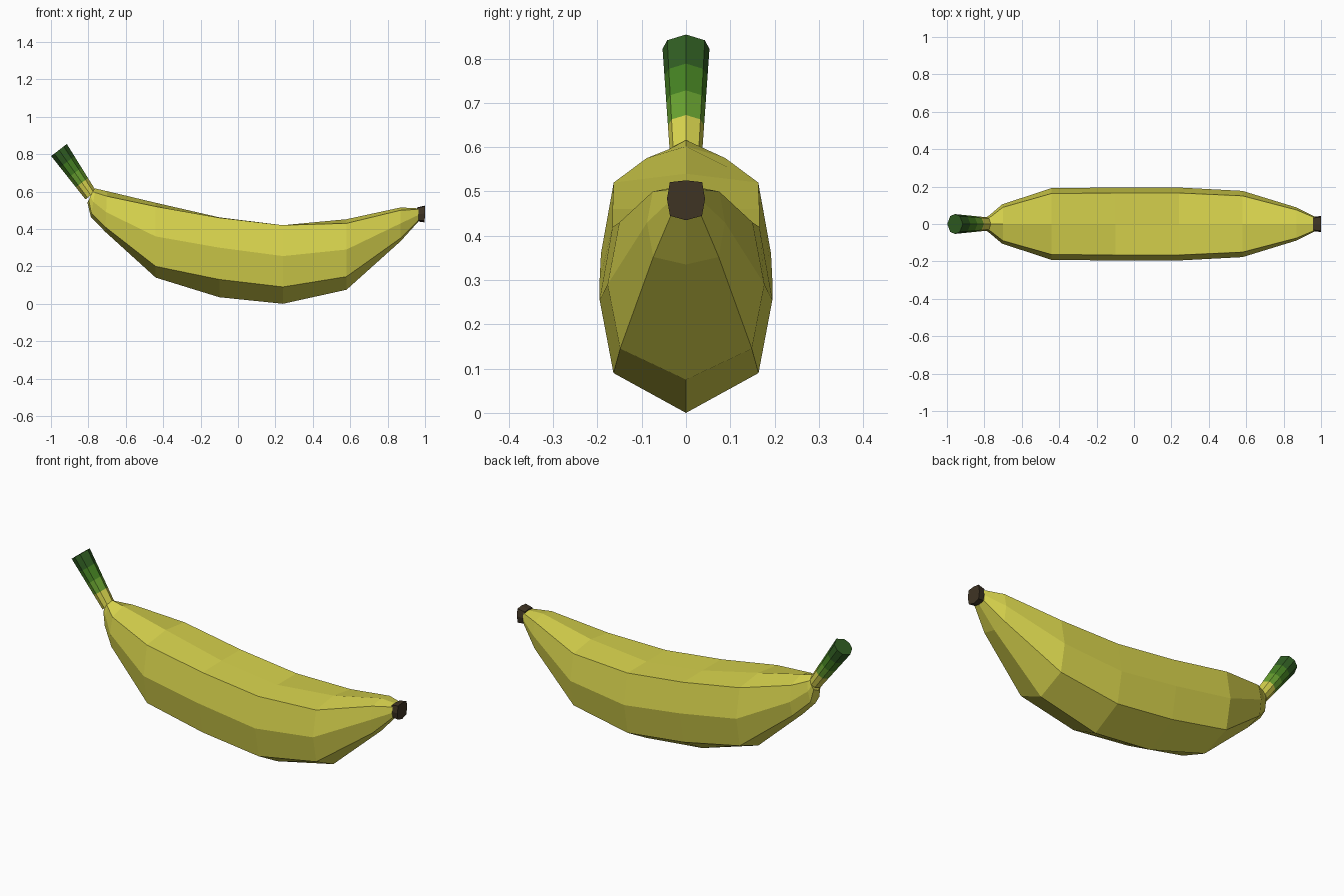
import bpy, bmesh
from mathutils import Vector

if "Cube" in bpy.data.objects:
    bpy.data.objects.remove(bpy.data.objects["Cube"])


def material(name, rgb):
    m = bpy.data.materials.new(name)
    m.diffuse_color = (*rgb, 1)
    m.use_nodes = True
    m.node_tree.nodes["Principled BSDF"].inputs["Base Color"].default_value = m.diffuse_color
    return m


def loft(name, rings, mats, bands=None):
    """Skin a list of 8-point rings and cap both ends; bands = material index per segment."""
    bm = bmesh.new()
    vs = [[bm.verts.new(p) for p in r] for r in rings]
    n = len(vs[0])
    for s, (a, b) in enumerate(zip(vs, vs[1:])):
        for i in range(n):
            j = (i + 1) % n
            f = bm.faces.new((a[i], a[j], b[j], b[i]))
            f.material_index = bands[s] if bands else 0
    for end, s in ((vs[0], 0), (vs[-1], -1)):
        f = bm.faces.new(end)
        f.material_index = bands[s] if bands else 0
    bmesh.ops.recalc_face_normals(bm, faces=bm.faces)
    me = bpy.data.meshes.new(name)
    bm.to_mesh(me)
    bm.free()
    for m in mats:
        me.materials.append(m)
    ob = bpy.data.objects.new(name, me)
    bpy.context.collection.objects.link(ob)
    return ob


def section(x_bot, x_top, w, ridge, upper, side, low, bot):
    """Mirrored cross-section: ridge, shoulder, side, lower corner, keel."""
    half = [(0, ridge), (0.85 * w, upper), (w, side), (0.84 * w, low), (0, bot)]
    pts = half + [(-y, z) for y, z in half[3:0:-1]]
    return [(x_bot + (x_top - x_bot) * (z - bot) / (ridge - bot), y, z) for y, z in pts]


def tilted(c, axis, r):
    """Ring around a point in the xz plane with its top pointing along axis."""
    h = [(0, 1), (0.8, 0.6), (1, 0), (0.8, -0.6), (0, -1)]
    h += [(-y, u) for y, u in h[3:0:-1]]
    return [Vector((c[0], y * r, c[1])) + axis * (u * r) for y, u in h]


yellow = material("peel_yellow", (0.69, 0.66, 0.075))
light = material("stem_light_green", (0.14, 0.36, 0.03))
mid = material("stem_green", (0.06, 0.22, 0.016))
dark = material("stem_dark_green", (0.03, 0.11, 0.016))
brown = material("tip_brown", (0.05, 0.035, 0.018))

# Curved fruit body
loft("banana_body", [
    section(-0.805, -0.772, 0.036, 0.612, 0.60, 0.575, 0.555, 0.54),
    section(-0.787, -0.762, 0.046, 0.616, 0.595, 0.545, 0.485, 0.465),
    section(-0.71, -0.70, 0.105, 0.602, 0.575, 0.49, 0.41, 0.385),
    section(-0.44, -0.44, 0.192, 0.54, 0.52, 0.36, 0.20, 0.14),
    section(-0.10, -0.10, 0.195, 0.462, 0.46, 0.30, 0.13, 0.035),
    section(0.24, 0.24, 0.195, 0.42, 0.42, 0.255, 0.09, 0.0),
    section(0.58, 0.58, 0.177, 0.452, 0.43, 0.29, 0.145, 0.075),
    section(0.87, 0.87, 0.088, 0.515, 0.50, 0.43, 0.352, 0.335),
    section(0.965, 0.965, 0.04, 0.51, 0.505, 0.475, 0.447, 0.44),
], [yellow])

# Stem with ripening colour bands
base, top = Vector((-0.787, 0.58)), Vector((-0.957, 0.822))
axis = Vector((0.79, 0, 0.61))
rings = [tilted(base.lerp(top, t), axis, 0.036 + 0.017 * t) for t in (0, 0.28, 0.5, 0.74, 1)]
loft("stem", rings, [yellow, light, mid, dark], [0, 1, 2, 3])

# Dark blossom tip
loft("blossom_tip", [
    section(0.962, 0.958, 0.038, 0.515, 0.513, 0.478, 0.447, 0.44),
    section(0.998, 1.0, 0.043, 0.525, 0.521, 0.483, 0.445, 0.435),
], [brown])
